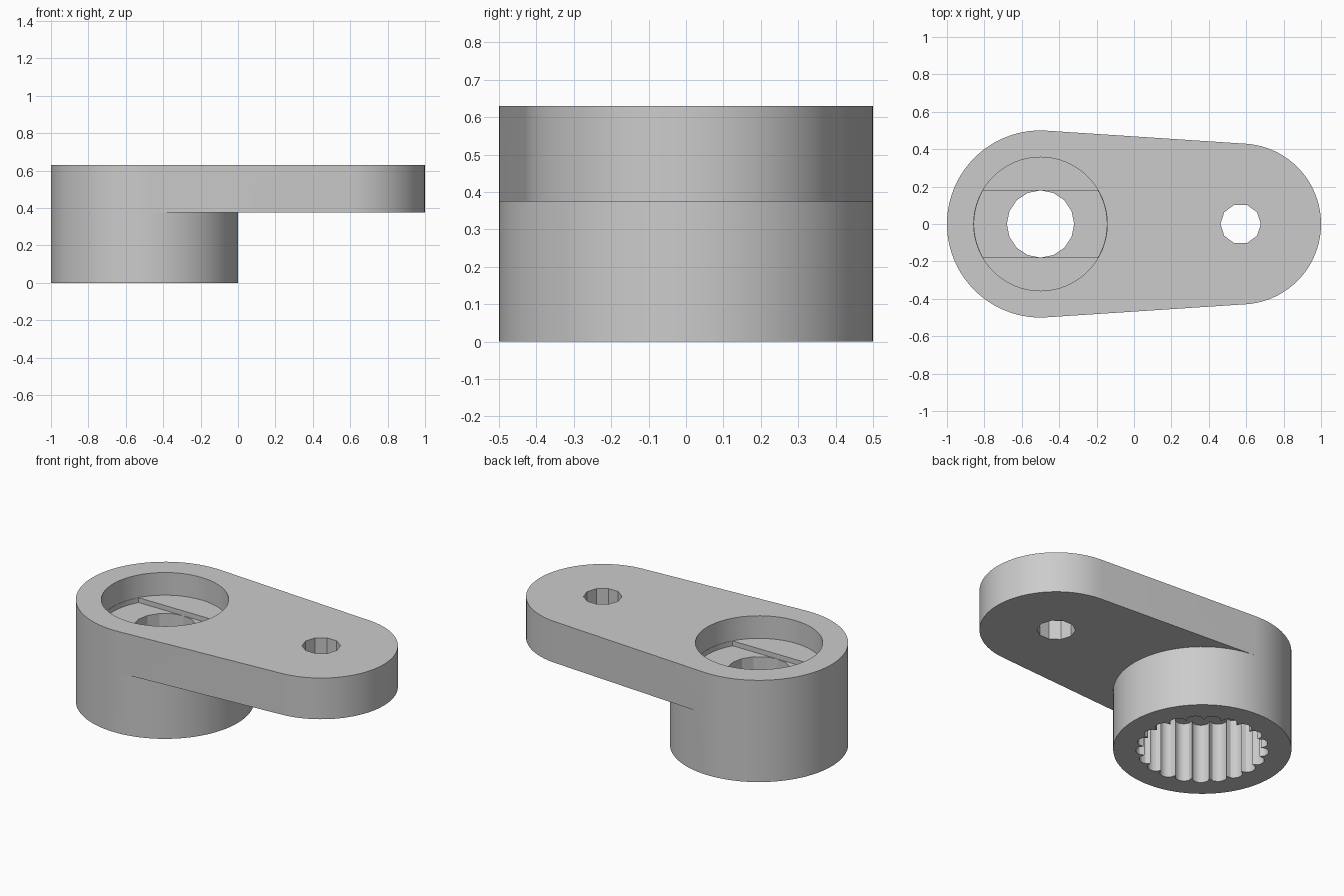
import bpy, bmesh
from math import sin, cos, pi, radians, atan2, sqrt

cube = bpy.data.objects.get("Cube")
if cube:
    bpy.data.objects.remove(cube, do_unlink=True)

grey = bpy.data.materials.new("plain grey")
grey.use_nodes = True
colour = (0.6, 0.6, 0.6, 1)
grey.diffuse_color = colour
grey.node_tree.nodes["Principled BSDF"].inputs["Base Color"].default_value = colour

BOSS_X, BOSS_R = -0.5, 0.5
TIP_X, TIP_R = 0.57, 0.43
ARM_Z, TOP_Z = 0.375, 0.63
SEG = 96


def arc(cx, r, n, first=0, last=None):
    """Points of an n-sided circle, from step first to step last."""
    last = n - 1 if last is None else last
    return [(cx + r * cos(2 * pi * i / n), r * sin(2 * pi * i / n))
            for i in range(first, last + 1)]


def prism(name, outline, z0, z1):
    """Extrude a closed outline from z0 to z1."""
    bm = bmesh.new()
    base = bm.faces.new([bm.verts.new((x, y, z0)) for x, y in outline])
    grown = bmesh.ops.extrude_face_region(bm, geom=[base])["geom"]
    bmesh.ops.translate(bm, vec=(0, 0, z1 - z0),
                        verts=[v for v in grown if isinstance(v, bmesh.types.BMVert)])
    bmesh.ops.recalc_face_normals(bm, faces=bm.faces)
    mesh = bpy.data.meshes.new(name)
    bm.to_mesh(mesh)
    bm.free()
    mesh.materials.append(grey)
    obj = bpy.data.objects.new(name, mesh)
    bpy.context.collection.objects.link(obj)
    return obj


def combine(target, other, operation):
    """Apply a boolean to target and drop the helper."""
    mod = target.modifiers.new(operation.lower(), 'BOOLEAN')
    mod.operation, mod.object, mod.solver = operation, other, 'EXACT'
    bpy.context.view_layer.objects.active = target
    bpy.ops.object.modifier_apply(modifier=mod.name)
    bpy.data.objects.remove(other, do_unlink=True)


# Boss and tapered arm; the arm outline meets both circles at their tangents
lever = prism("lever_arm", arc(BOSS_X, BOSS_R, SEG), 0, TOP_Z)
tangent = 23
outline = (arc(BOSS_X, BOSS_R, SEG, tangent, SEG - tangent)
           + arc(TIP_X, TIP_R, SEG, -tangent, tangent))
combine(lever, prism("arm", outline, ARM_Z, TOP_Z), 'UNION')

# Screw recess with a shallow cross slot in its floor
RECESS_R, HOLE_R = 0.357, 0.18
combine(lever, prism("recess", arc(BOSS_X, RECESS_R, 64), 0.49, 0.8), 'DIFFERENCE')
slot_r = RECESS_R - 0.002
corner = sqrt(slot_r ** 2 - HOLE_R ** 2)
slot = [(x, y) for x, y in arc(BOSS_X, slot_r, 64) if abs(y) < HOLE_R - 0.002]
slot += [(BOSS_X + sx * corner, sy * HOLE_R) for sx in (-1, 1) for sy in (-1, 1)]
slot.sort(key=lambda p: atan2(p[1], p[0] - BOSS_X))
combine(lever, prism("slot", slot, 0.46, 0.55), 'DIFFERENCE')

# Screw hole and tip hole
combine(lever, prism("screw_hole", arc(BOSS_X, HOLE_R, 16), 0.2, 0.52), 'DIFFERENCE')
combine(lever, prism("tip_hole", arc(TIP_X, 0.108, 10), 0.2, 0.8), 'DIFFERENCE')

# Splined socket in the underside, with rounded grooves
TEETH, STEPS = 21, 8
spline = []
for i in range(TEETH * STEPS):
    a = 2 * pi * i / (TEETH * STEPS)
    r = 0.33 + 0.043 * sqrt(abs(sin(a * TEETH / 2)))
    spline.append((BOSS_X + r * cos(a), r * sin(a)))
combine(lever, prism("socket", spline, -0.2, 0.37), 'DIFFERENCE')

# Clean flat regions, then smooth the round walls
bm = bmesh.new()
bm.from_mesh(lever.data)
bmesh.ops.remove_doubles(bm, verts=bm.verts, dist=0.0001)
bmesh.ops.dissolve_limit(bm, angle_limit=radians(0.5), verts=bm.verts, edges=bm.edges)
bm.to_mesh(lever.data)
bm.free()

bpy.ops.object.select_all(action='DESELECT')
lever.select_set(True)
bpy.context.view_layer.objects.active = lever
bpy.ops.object.shade_smooth_by_angle(angle=radians(20))
